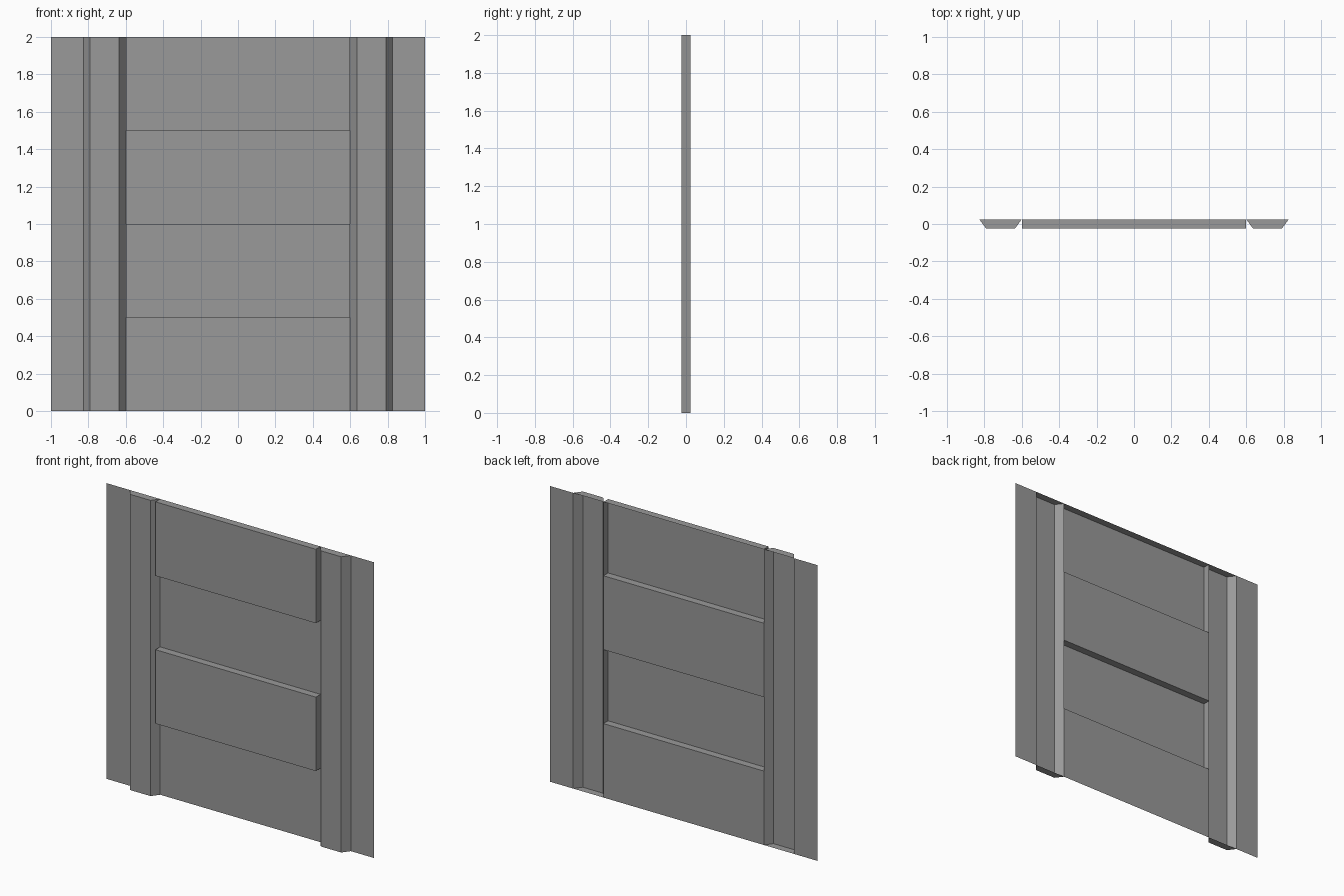
import bpy, bmesh

cube = bpy.data.objects.get("Cube")
if cube:
    bpy.data.objects.remove(cube, do_unlink=True)

HEIGHT = 2.0
FRONT, BACK = -0.025, 0.025      # the two depths of the folded sheet
PANEL = 0.6                      # half width of the middle field
RIB = 0.827                      # outer edge of each rib
SLOPE = 0.037                    # sideways run of a rib flank

# Plain grey sheet metal
metal = bpy.data.materials.new("grey_metal")
metal.use_nodes = True
grey = (0.32, 0.32, 0.32, 1.0)
metal.diffuse_color = grey
metal.node_tree.nodes["Principled BSDF"].inputs["Base Color"].default_value = grey


def finish(name, bm):
    mesh = bpy.data.meshes.new(name)
    bm.to_mesh(mesh)
    bm.free()
    mesh.materials.append(metal)
    obj = bpy.data.objects.new(name, mesh)
    bpy.context.collection.objects.link(obj)


def flat_sheet(name, x0, x1, z0, z1):
    """Single sheet lying in the back plane and facing the front."""
    bm = bmesh.new()
    corners = [(x0, z0), (x1, z0), (x1, z1), (x0, z1)]
    bm.faces.new([bm.verts.new((x, BACK, z)) for x, z in corners])
    finish(name, bm)


def raised_tray(name, x0, x1, z0, z1, slope=0.0):
    """Box pressed out to the front, hollow and open at the back."""
    bm = bmesh.new()
    bmesh.ops.create_cube(bm, size=1.0)
    back = [f for f in bm.faces if f.normal.y > 0.5]
    bmesh.ops.delete(bm, geom=back, context='FACES_ONLY')
    for v in bm.verts:
        at_front = v.co.y < 0
        inset = slope if at_front else 0.0
        v.co = (x0 + inset if v.co.x < 0 else x1 - inset,
                FRONT if at_front else BACK,
                z0 if v.co.z < 0 else z1)
    finish(name, bm)


# Edge flanges and sloped ribs on both sides
for side, sign in (("left", 1), ("right", -1)):
    x0, x1 = sorted((sign * RIB, sign * 1.0))
    flat_sheet(side + "_flange", x0, x1, 0, HEIGHT)
    x0, x1 = sorted((sign * PANEL, sign * RIB))
    raised_tray(side + "_rib", x0, x1, 0, HEIGHT, SLOPE)

# Middle field: recessed and raised panels alternate upwards
names = ("bottom", "lower_middle", "upper_middle", "top")
step = HEIGHT / len(names)
for i, name in enumerate(names):
    build = raised_tray if i % 2 else flat_sheet
    build(name + "_panel", -PANEL, PANEL, i * step, (i + 1) * step)
